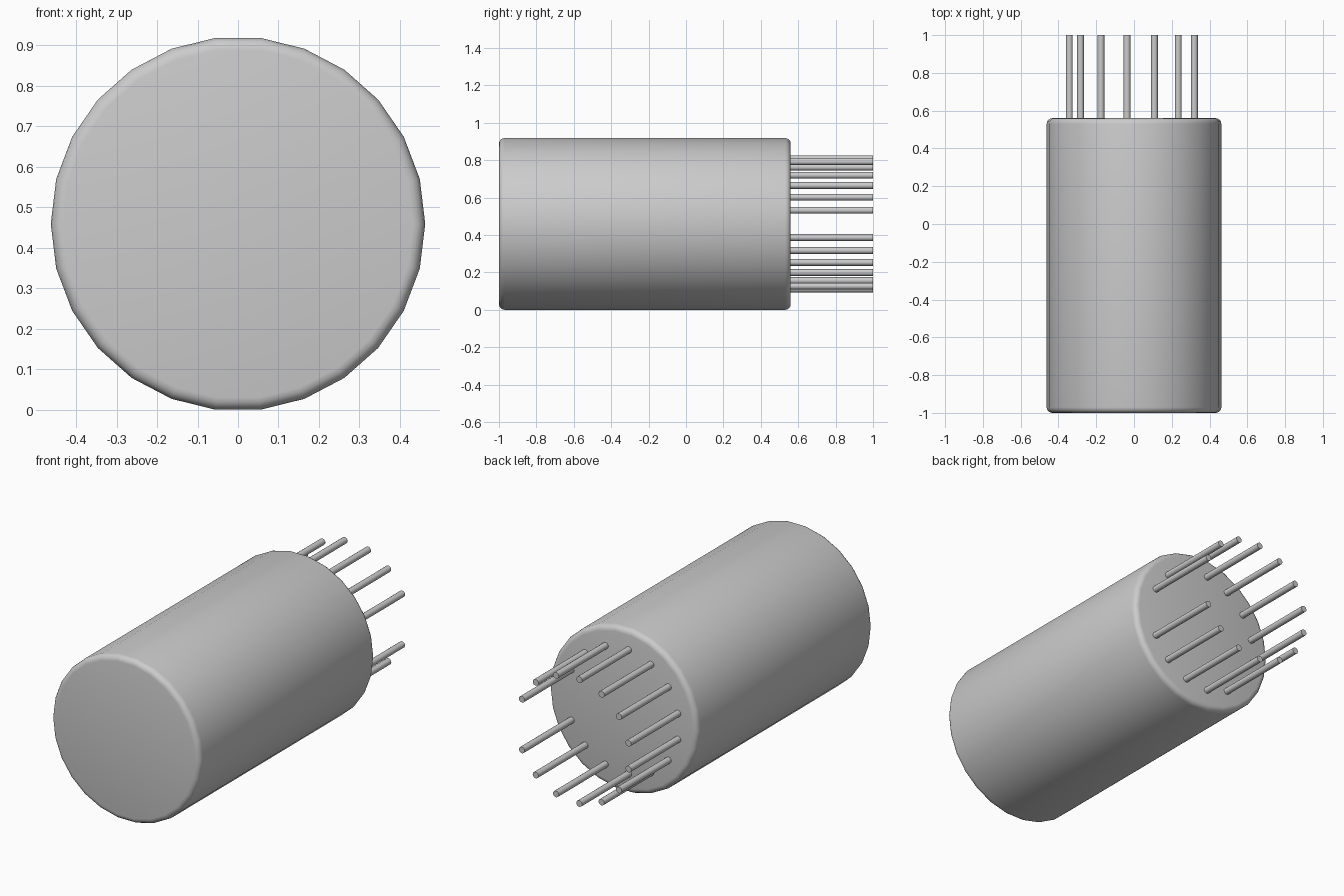
import bpy
from math import pi, sin, cos, radians

if "Cube" in bpy.data.objects:
    bpy.data.objects.remove(bpy.data.objects["Cube"], do_unlink=True)

CENTRE_Z = 0.459
BODY_FRONT, BODY_BACK, PIN_END = -1.0, 0.56, 1.0

grey = bpy.data.materials.new("plain_grey")
grey.use_nodes = True
colour = (0.6, 0.6, 0.6, 1)
grey.diffuse_color = colour
grey.node_tree.nodes["Principled BSDF"].inputs["Base Color"].default_value = colour


def rod(name, sides, radius, x, z, y0, y1, bevel=0):
    """Cylinder lying along y, with optional rounded rims."""
    bpy.ops.mesh.primitive_cylinder_add(
        vertices=sides, radius=radius, depth=y1 - y0,
        location=(x, (y0 + y1) / 2, z), rotation=(-pi / 2, pi / 2, 0))
    obj = bpy.context.object
    obj.name = name
    obj.data.materials.append(grey)
    if bevel:
        mod = obj.modifiers.new("rounded_rim", "BEVEL")
        mod.width = bevel
        mod.segments = 4
        mod.limit_method = "ANGLE"
        bpy.ops.object.modifier_apply(modifier=mod.name)
    bpy.ops.object.shade_smooth_by_angle(angle=radians(50))
    return obj


# Rounded can
rod("body", 26, 0.4625, 0, CENTRE_Z, BODY_FRONT, BODY_BACK, bevel=0.03)

# Ring of contact pins, one place left empty as the key
PLACES, RING = 15, 0.35
for i in range(1, PLACES):
    a = 2 * pi * i / PLACES
    rod(f"pin_{i}", 16, 0.018, RING * cos(a), CENTRE_Z + RING * sin(a),
        BODY_BACK - 0.02, PIN_END)
